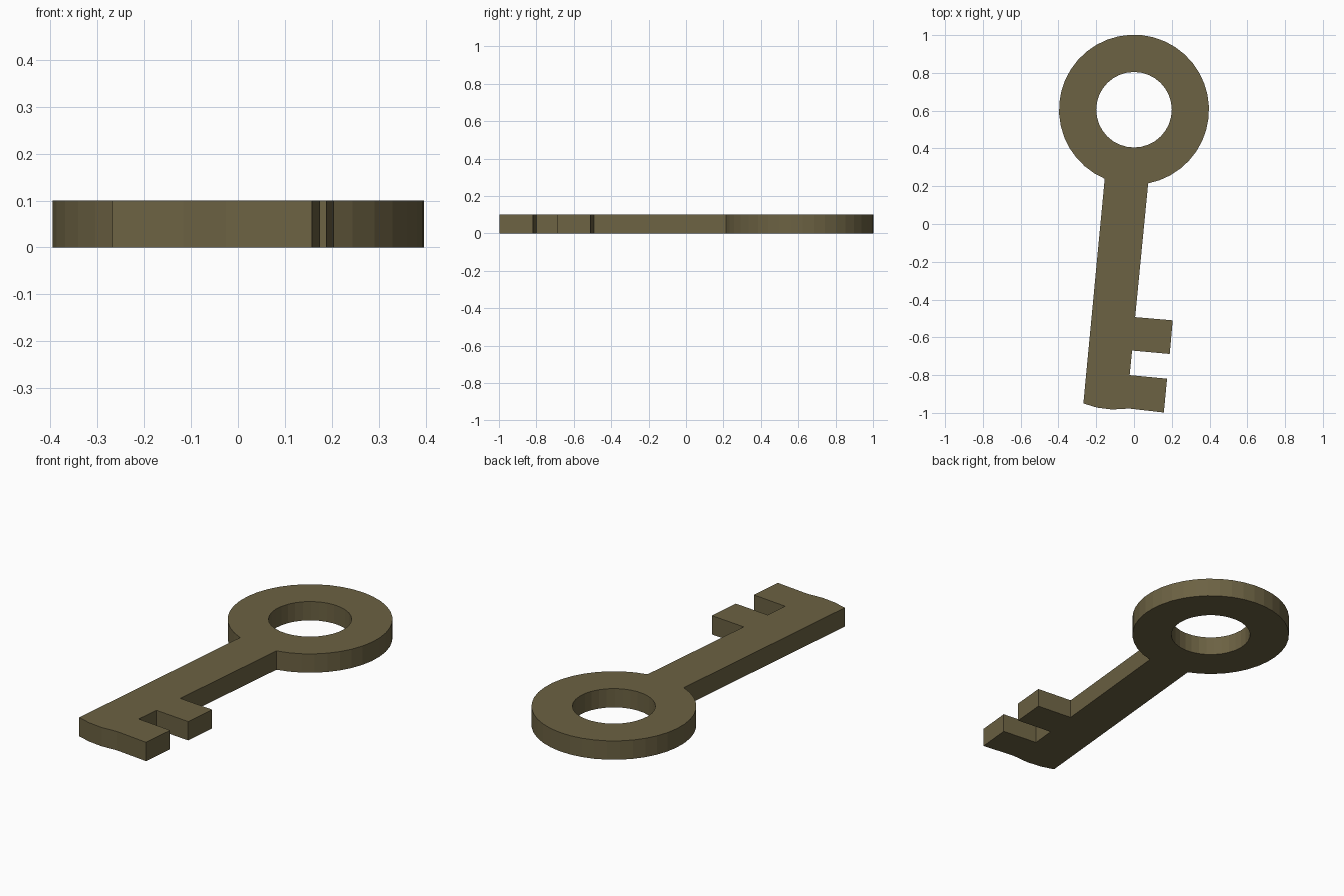
import bpy
import math

if "Cube" in bpy.data.objects:
    bpy.data.objects.remove(bpy.data.objects["Cube"])

THICK = 0.10
CENTRE_Y = 0.605          # centre of the ring-shaped bow
R_OUT, R_IN = 0.397, 0.20

brass = bpy.data.materials.new("dark_brass")
brass.diffuse_color = (0.15, 0.122, 0.056, 1.0)
brass.use_nodes = True
brass.node_tree.nodes["Principled BSDF"].inputs["Base Color"].default_value = brass.diffuse_color


def arc(radius, start, end, steps):
    """Points on a circle round the bow centre, both ends included."""
    angles = [start + (end - start) * i / steps for i in range(steps + 1)]
    return [(radius * math.cos(a), CENTRE_Y + radius * math.sin(a)) for a in angles]


def add_loop(curve, points):
    spline = curve.splines.new('POLY')
    spline.points.add(len(points) - 1)
    for p, (x, y) in zip(spline.points, points):
        p.co = (x, y, 0, 1)
    spline.use_cyclic_u = True


# Bow: outer arc from the right side of the neck round to the left side
right_neck = -math.acos(0.075 / R_OUT)
left_neck = math.pi + math.acos(0.155 / R_OUT)
bow = arc(R_OUT, right_neck, left_neck, 36)

# Shank and bit: left edge, worn tip, two teeth, back up to the neck
shank = [
    (-0.268, -0.950), (-0.196, -0.972), (-0.116, -0.982), (-0.026, -0.977),
    (0.158, -0.998), (0.175, -0.819), (-0.023, -0.800),
    (-0.010, -0.670), (0.189, -0.688), (0.205, -0.510), (0.006, -0.493),
]

# Round hole through the bow
hole = arc(R_IN, 0, 2 * math.pi, 32)[:-1]

# Filled profile extruded to the key's thickness
curve = bpy.data.curves.new("key", 'CURVE')
curve.dimensions = '2D'
curve.fill_mode = 'BOTH'
curve.extrude = THICK / 2
add_loop(curve, bow + shank)
add_loop(curve, hole)
curve.materials.append(brass)
key = bpy.data.objects.new("key", curve)
key.location.z = THICK / 2
bpy.context.collection.objects.link(key)

# Turn the profile into a flat-shaded mesh
bpy.context.view_layer.objects.active = key
key.select_set(True)
bpy.ops.object.convert(target='MESH')
bpy.ops.object.shade_flat()
